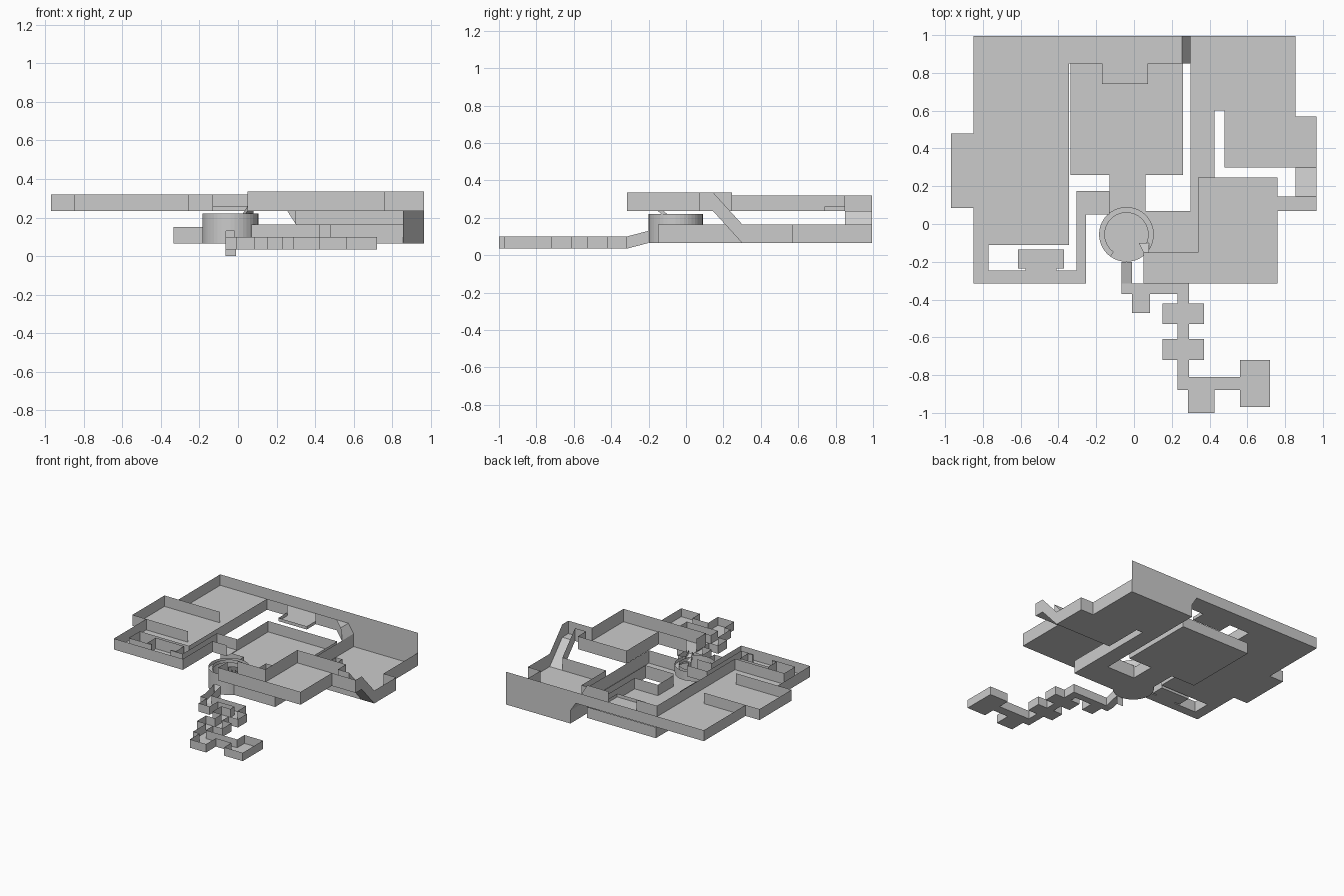
import bpy, bmesh
from math import cos, sin, pi, radians, degrees

if "Cube" in bpy.data.objects:
    bpy.data.objects.remove(bpy.data.objects["Cube"])


def finish(name, bm, weld=True):
    if weld:
        bmesh.ops.remove_doubles(bm, verts=bm.verts, dist=1e-5)
    me = bpy.data.meshes.new(name)
    bm.to_mesh(me)
    bm.free()
    ob = bpy.data.objects.new(name, me)
    bpy.context.collection.objects.link(ob)
    return ob


def face(bm, *pts):
    return bm.faces.new([bm.verts.new(p) for p in pts])


def inside(x, y, rects):
    return any(a < x < c and b < y < d for a, b, c, d in rects)


def level(name, rects, z0, z1, openings=()):
    """Floor over the union of rectangles, thin walls round its outline."""
    bm = bmesh.new()
    every = list(rects) + list(openings)
    xs = sorted({v for r in every for v in (r[0], r[2])})
    ys = sorted({v for r in every for v in (r[1], r[3])})
    for x0, x1 in zip(xs, xs[1:]):
        for y0, y1 in zip(ys, ys[1:]):
            mx, my = (x0 + x1) / 2, (y0 + y1) / 2
            if not inside(mx, my, rects):
                continue
            face(bm, (x0, y0, z0), (x1, y0, z0), (x1, y1, z0), (x0, y1, z0))
            e = 1e-4
            for ex, ey, p, q in ((mx, y0 - e, (x0, y0), (x1, y0)),
                                 (mx, y1 + e, (x1, y1), (x0, y1)),
                                 (x0 - e, my, (x0, y1), (x0, y0)),
                                 (x1 + e, my, (x1, y0), (x1, y1))):
                if not inside(ex, ey, rects) and not inside(ex, ey, openings):
                    face(bm, (*q, z0), (*p, z0), (*p, z1), (*q, z1))
    bmesh.ops.remove_doubles(bm, verts=bm.verts, dist=1e-5)
    bmesh.ops.dissolve_limit(bm, angle_limit=radians(1), verts=bm.verts, edges=bm.edges)
    return finish(name, bm)


def walls(name, segs):
    """Each segment: x0, y0, x1, y1, bottom, top."""
    bm = bmesh.new()
    for x0, y0, x1, y1, b, t in segs:
        face(bm, (x0, y0, b), (x1, y1, b), (x1, y1, t), (x0, y0, t))
    return finish(name, bm)


def chute(name, a, b, c, d, h, sides=(True, True)):
    """Sloping floor a-b-c-d with side walls along a-d and b-c."""
    bm = bmesh.new()
    face(bm, a, b, c, d)
    up = lambda p: (p[0], p[1], p[2] + h)
    for use, p, q in zip(sides, (a, b), (d, c)):
        if use:
            face(bm, p, q, up(q), up(p))
    return finish(name, bm)


# Upper west wing: hall, side alcove, back gallery and ring corridor
level("west_wing", [
    (-.85, -.11, -.345, .995), (-.97, .085, -.85, .48), (-.345, .85, .255, .995),
    (-.85, -.315, -.77, -.11), (-.77, -.315, -.255, -.245), (-.305, -.245, -.255, .05),
    (-.305, .05, -.13, .175), (-.615, -.235, -.37, -.135), (-.575, -.245, -.41, -.235)],
    .235, .32, [(.255, .85, .3, .995), (-.13, .05, -.1, .175), (-.17, .74, .075, .85)])
walls("west_partitions", [(-.85, .48, -.49, .48, .235, .32),
                          (-.85, .085, -.49, .085, .235, .32)])
level("balcony", [(-.17, .74, .075, .85)], .235, .26, [(-.17, .85, .075, .9)])

# Slide from the gallery down to the east hall, tall back wall behind it
chute("gallery_slide", (.255, .85, .235), (.255, .995, .235),
      (.3, .995, .165), (.3, .85, .165), .085)
walls("tall_back_wall", [(.3, .995, .855, .995, .165, .32),
                         (.255, .995, .3, .995, .235, .32)])

# Lower floor: central room, then passages and east hall
level("central_room", [(-.335, .26, .26, .85), (-.13, .05, .06, .26)], .065, .15,
      [(-.13, .0, .06, .05), (.06, .05, .08, .07)])
level("east_hall", [
    (.06, -.15, .425, .07), (.3, .07, .425, .6), (.3, .6, .855, .995),
    (.48, .3, .855, .6), (.855, .3, .965, .57)], .065, .165,
    [(.04, -.15, .06, .07), (.855, .25, .965, .3)])

# Upper east room and its ramp down
level("upper_east_room", [
    (.05, -.315, .76, -.15), (.34, -.15, .76, .245), (.76, .07, .965, .145)],
    .235, .335, [(.855, .145, .965, .2), (.04, -.2, .05, -.15), (.05, -.15, .1, -.14)])
chute("east_ramp", (.855, .145, .235), (.965, .145, .235),
      (.965, .3, .065), (.855, .3, .065), .1)

# Round tower with doorways, floor and inner ledge
CX, CY, R, N = -.04, -.055, .145, 40
ring = lambda i, r, z: (CX + r * cos(2 * pi * i / N), CY + r * sin(2 * pi * i / N), z)
bm = bmesh.new()
face(bm, *[ring(i, R, .065) for i in range(N)])
for i in range(N):
    a = degrees(2 * pi * (i + .5) / N)
    east = a < 50 or a > 322
    north = 50 <= a < 128
    south = 260 < a < 280
    z = .165 if east else .15 if north else .13 if south else .065
    face(bm, ring(i, R, z), ring(i + 1, R, z), ring(i + 1, R, .22), ring(i, R, .22))
finish("tower", bm)
bm = bmesh.new()
for i in range(-5, 26):
    face(bm, ring(i, .115, .195), ring(i, R, .195), ring(i + 1, R, .195), ring(i + 1, .115, .195))
    face(bm, ring(i, .115, .195), ring(i + 1, .115, .195), ring(i + 1, .115, .22), ring(i, .115, .22))
finish("tower_ledge", bm)
chute("ledge_step", (.025, -.1, .195), (.08, -.1, .195),
      (.08, -.15, .235), (.05, -.15, .235), .025)

# Sloping passage from the tower to the tunnels, with its hanging door panel
chute("tunnel_slope", (-.065, -.2, .065), (-.01, -.2, .065),
      (-.01, -.315, .035), (-.065, -.315, .035), .065)
walls("door_panel", [(-.065, -.2, -.01, -.2, 0, .065)])

# Tunnels and small chambers
level("tunnels", [
    (-.065, -.37, .29, -.315), (-.01, -.47, .085, -.37), (.23, -.88, .29, -.315),
    (.15, -.53, .37, -.42), (.15, -.72, .37, -.61), (.23, -.88, .56, -.81),
    (.285, -1.0, .425, -.88), (.56, -.97, .72, -.72)], .035, .1,
    [(-.065, -.315, -.01, -.3)])
